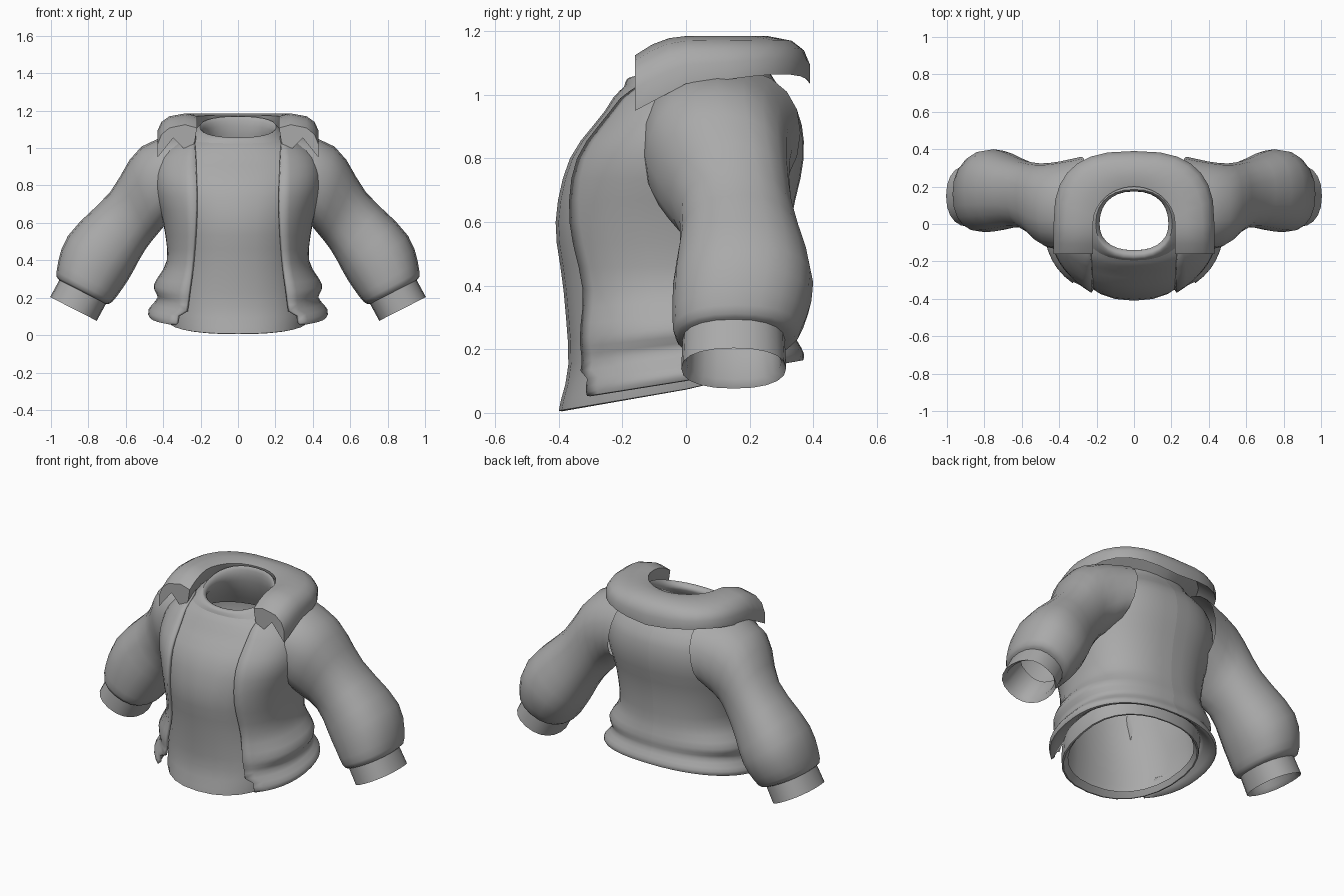
import bpy, bmesh
from math import sin, cos, pi, asin, radians
from mathutils import Vector

cube = bpy.data.objects.get("Cube")
if cube:
    bpy.data.objects.remove(cube, do_unlink=True)

GREY = (.4, .4, .4, 1)
cloth = bpy.data.materials.new("grey cloth")
cloth.use_nodes = True
cloth.diffuse_color = GREY
cloth.node_tree.nodes["Principled BSDF"].inputs["Base Color"].default_value = GREY


def loft(name, rings, closed=True, mirror=False, capped=False, thickness=0):
    """Skin a list of equal-length point rings into one smooth object."""
    bm = bmesh.new()
    rows = [[bm.verts.new(point) for point in ring] for ring in rings]
    count = len(rows[0])
    for lower, upper in zip(rows, rows[1:]):
        for i in range(count if closed else count - 1):
            j = (i + 1) % count
            bm.faces.new((lower[i], lower[j], upper[j], upper[i]))
    if capped:
        bm.faces.new(rows[-1])
    bmesh.ops.recalc_face_normals(bm, faces=bm.faces)
    mesh = bpy.data.meshes.new(name)
    bm.to_mesh(mesh)
    bm.free()
    mesh.materials.append(cloth)
    part = bpy.data.objects.new(name, mesh)
    bpy.context.collection.objects.link(part)
    if thickness:
        solid = part.modifiers.new("thickness", 'SOLIDIFY')
        solid.thickness = thickness
        solid.offset = -1
    if mirror:
        part.modifiers.new("mirror", 'MIRROR')
    bpy.ops.object.select_all(action='DESELECT')
    part.select_set(True)
    bpy.context.view_layer.objects.active = part
    bpy.ops.object.shade_smooth_by_angle(angle=radians(50))


def spline(keys, steps=3):
    """Pass a smooth Catmull-Rom curve through the key rows."""
    keys = [Vector(key) for key in keys]
    padded = [keys[0]] + keys + [keys[-1]]
    result = []
    for before, start, end, after in zip(padded, padded[1:], padded[2:], padded[3:]):
        for step in range(steps):
            t = step / steps
            bend = (before * -1 + start * 3 - end * 3 + after) * t ** 3
            curve = (before * 2 - start * 5 + end * 4 - after) * t ** 2
            result.append(start + ((end - before) * t + curve + bend) / 2)
    return result + [keys[-1]]


def soft(value, power=.88):
    """Signed power that squares off an oval slightly."""
    return abs(value) ** power * (1 if value >= 0 else -1)


def body_point(angle, z, width, front, back):
    """Point on a body oval: angle 0 faces forward, pi faces back."""
    across, along = soft(sin(angle)), soft(cos(angle))
    depth = front if along > 0 else back
    lean = .08 * max(0, 1 - 2 * z) + .5 * max(0, z - 1)
    return Vector((width * across, -depth * along, z - lean * along))


def jacket_ring(z, width, front, back, count=18):
    """Half oval from the open front edge round to the middle of the back."""
    edge = .225 + .14 * (z - .8) ** 2 + (.04 if z < .16 else 0)
    start = asin((edge / width) ** (1 / .88))
    return [body_point(start + (pi - start) * i / count, z, width, front, back)
            for i in range(count + 1)]


def shirt_ring(z, width, front, back, count=28):
    return [body_point(2 * pi * i / count, z, width, front, back) for i in range(count)]


def sleeve_ring(x, y, z, radius, depth, count=20):
    """Oval across the arm; it turns further outward along the sleeve."""
    tilt = min(2.3 * (x - .35), 1.1)
    outward = Vector((sin(tilt), 0, cos(tilt))) * radius
    sideways = Vector((0, depth, 0))
    angles = [2 * pi * i / count for i in range(count)]
    return [Vector((x, y, z)) + outward * soft(cos(a)) + sideways * soft(sin(a))
            for a in angles]


# Torso shape shared by jacket and shirt: height, half width, front and back depth
torso = [(.27, .45, .39, .34), (.4, .38, .4, .32), (.6, .4, .425, .33),
         (.8, .45, .38, .37), (.95, .42, .27, .35), (1.05, .3, .21, .26)]

# Jacket body with a folded, flared hem and a short lapel under the collar
hem = [(.16, .38, .34, .3), (.1, .46, .4, .36), (.13, .48, .4, .37), (.2, .43, .4, .34)]
lapel = [(1.1, .27, .19, .24)]
loft("jacket", [jacket_ring(*row) for row in spline(hem + torso + lapel)],
     closed=False, mirror=True, thickness=.02)

# Shirt sits just inside the jacket and hangs lower at the front
clearance = Vector((0, .025, .015, .025))
shirt_hem = [(.1, .34, .36, .28), (.075, .37, .4, .3), (.2, .38, .37, .3)]
shirt_body = [Vector(row) - clearance for row in torso[1:]]
loft("shirt", [shirt_ring(*row) for row in spline(shirt_hem + shirt_body)])

# Rolled neckband, turned down inside the shirt
neck = [shirt_body[-1], (1.1, .22, .185, .2), (1.11, .2, .16, .18),
        (1.05, .19, .14, .18), (.9, .3, .2, .25)]
loft("neckband", [shirt_ring(*row) for row in spline(neck)])

# Sleeves: centre x, y, z, then radius across and along the body
sleeve = [(.28, .11, .88, .21, .25), (.46, .1, .79, .225, .225), (.59, .16, .61, .18, .18),
          (.75, .18, .41, .2, .22), (.82, .16, .26, .17, .2), (.83, .15, .23, .14, .16)]
loft("sleeves", [sleeve_ring(*row) for row in spline(sleeve)], mirror=True)

# Cuffs fold back up inside the sleeves
cuff = [(.82, .15, .25, .14, .16), (.88, .15, .14, .14, .165),
        (.87, .15, .16, .12, .15), (.78, .15, .3, .12, .14)]
loft("cuffs", [sleeve_ring(*row) for row in cuff], mirror=True)


def collar_ring(step, turn_steps=7, run_steps=3):
    """Folded collar section: round the back of the neck, then straight forward."""
    angle = pi / 2 * min(1, step / turn_steps)
    forward = max(0, step - turn_steps) / run_steps
    run = Vector((0, -.16 * forward, 0))
    inner = Vector((.22 * sin(angle), .2 * cos(angle), 0)) + run
    outer = Vector((.43 * soft(sin(angle), .75), .39 * soft(cos(angle), .75), 0)) + run
    top = 1.185 - .06 * forward ** 2
    low = 1.035 + .03 * sin(2 * angle) - .085 * forward
    section = [(.2, .1), (.05, .5), (0, .9), (.3, 1), (.7, .9), (.9, .7), (1, .4), (1, 0), (.6, .6)]
    return [inner.lerp(outer, reach) + Vector((0, 0, low + (top - low) * rise))
            for reach, rise in section]


loft("collar", [collar_ring(step) for step in range(11)], mirror=True, capped=True)
